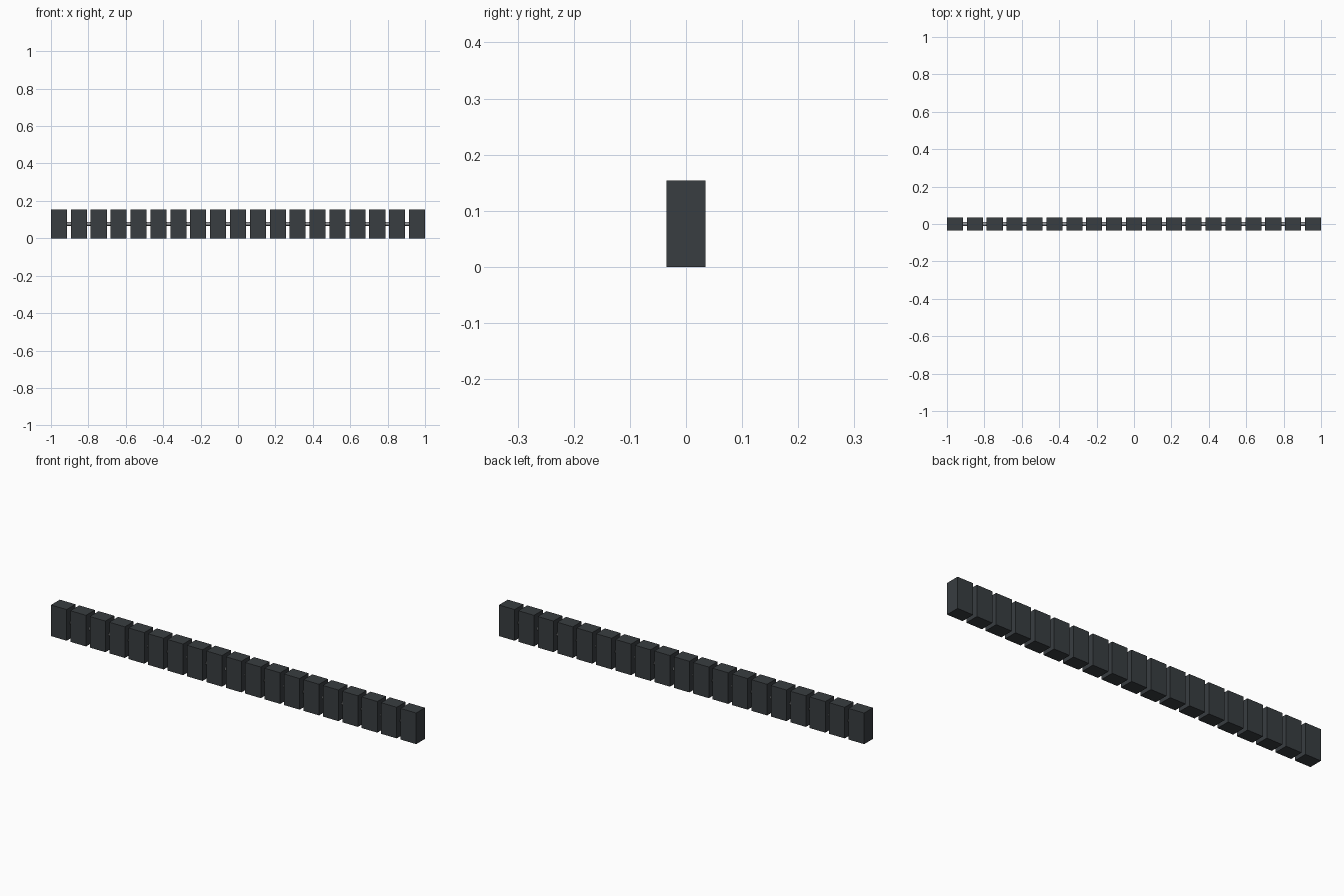
import bpy
from math import pi

if "Cube" in bpy.data.objects:
    bpy.data.objects.remove(bpy.data.objects["Cube"])

COUNT, WIDTH, DEPTH, HEIGHT = 19, 0.0856, 0.069, 0.154
PITCH = (2 - WIDTH) / (COUNT - 1)


def material(name, color):
    mat = bpy.data.materials.new(name)
    mat.diffuse_color = color
    mat.use_nodes = True
    mat.node_tree.nodes["Principled BSDF"].inputs["Base Color"].default_value = mat.diffuse_color
    return mat


dark = material("dark_plastic", (0.04, 0.047, 0.052, 1))
metal = material("grey_metal", (0.3, 0.31, 0.32, 1))

# Row of upright blocks
for i in range(COUNT):
    bpy.ops.mesh.primitive_cube_add(size=1, location=(-1 + WIDTH / 2 + i * PITCH, 0, HEIGHT / 2))
    block = bpy.context.object
    block.name = f"block_{i + 1:02d}"
    block.scale = (WIDTH, DEPTH, HEIGHT)
    block.data.materials.append(dark)

# Thin pins bridging each gap between neighbouring blocks
for i in range(COUNT - 1):
    x = -1 + WIDTH + i * PITCH + (PITCH - WIDTH) / 2
    bpy.ops.mesh.primitive_cylinder_add(vertices=12, radius=0.01, depth=PITCH - WIDTH + 0.004,
                                        location=(x, 0, HEIGHT / 2), rotation=(0, pi / 2, 0))
    pin = bpy.context.object
    pin.name = f"connecting_pin_{i + 1:02d}"
    pin.data.materials.append(metal)
    bpy.ops.object.shade_smooth_by_angle()
